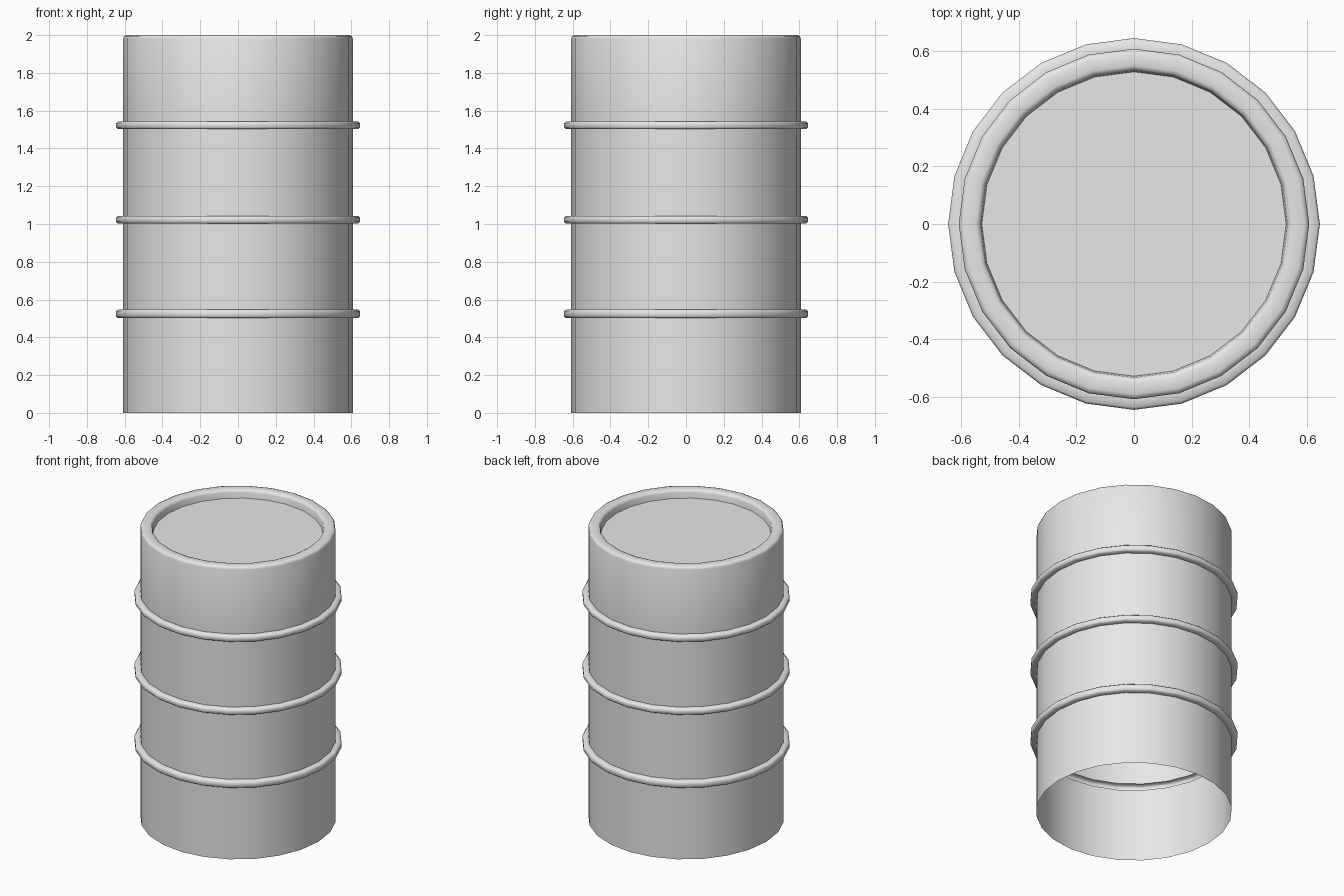
import bpy
import bmesh
import math

cube = bpy.data.objects.get("Cube")
if cube:
    bpy.data.objects.remove(cube, do_unlink=True)

SIDES = 24
BODY, HOOP = 0.608, 0.645
BEVEL = 0.009

# One plain grey steel
steel = bpy.data.materials.new("grey_steel")
steel.use_nodes = True
colour = (0.8, 0.8, 0.8, 1)
steel.diffuse_color = colour
steel.node_tree.nodes["Principled BSDF"].inputs["Base Color"].default_value = colour

# Wall profile: open bottom, three hollow hoops pressed outward
profile = [(BODY, 0)]
for low, high in ((0.502, 0.548), (1.002, 1.043), (1.502, 1.543)):
    profile += [(BODY, low), (HOOP - BEVEL, low), (HOOP, low + BEVEL),
                (HOOP, high - BEVEL), (HOOP - BEVEL, high), (BODY, high)]

# Rounded rim, then down to the recessed lid
profile += [(BODY, 1.982), (BODY - 0.005, 1.995), (BODY - 0.018, 2),
            (0.55, 2), (0.538, 1.995), (0.533, 1.982), (0.528, 1.945)]

# Revolve the profile and close it with the lid
bm = bmesh.new()
rings = []
for radius, z in profile:
    angles = [math.tau * i / SIDES for i in range(SIDES)]
    rings.append([bm.verts.new((radius * math.cos(a), radius * math.sin(a), z))
                  for a in angles])
for lower, upper in zip(rings, rings[1:]):
    for i in range(SIDES):
        j = (i + 1) % SIDES
        bm.faces.new((lower[i], lower[j], upper[j], upper[i]))
bm.faces.new(rings[-1])

mesh = bpy.data.meshes.new("barrel")
bm.to_mesh(mesh)
bm.free()
mesh.materials.append(steel)
barrel = bpy.data.objects.new("barrel", mesh)
bpy.context.collection.objects.link(barrel)

# Smooth wall with sharp creases at the hoops and lid
bpy.ops.object.select_all(action="DESELECT")
barrel.select_set(True)
bpy.context.view_layer.objects.active = barrel
bpy.ops.object.shade_smooth_by_angle(angle=math.radians(50))
